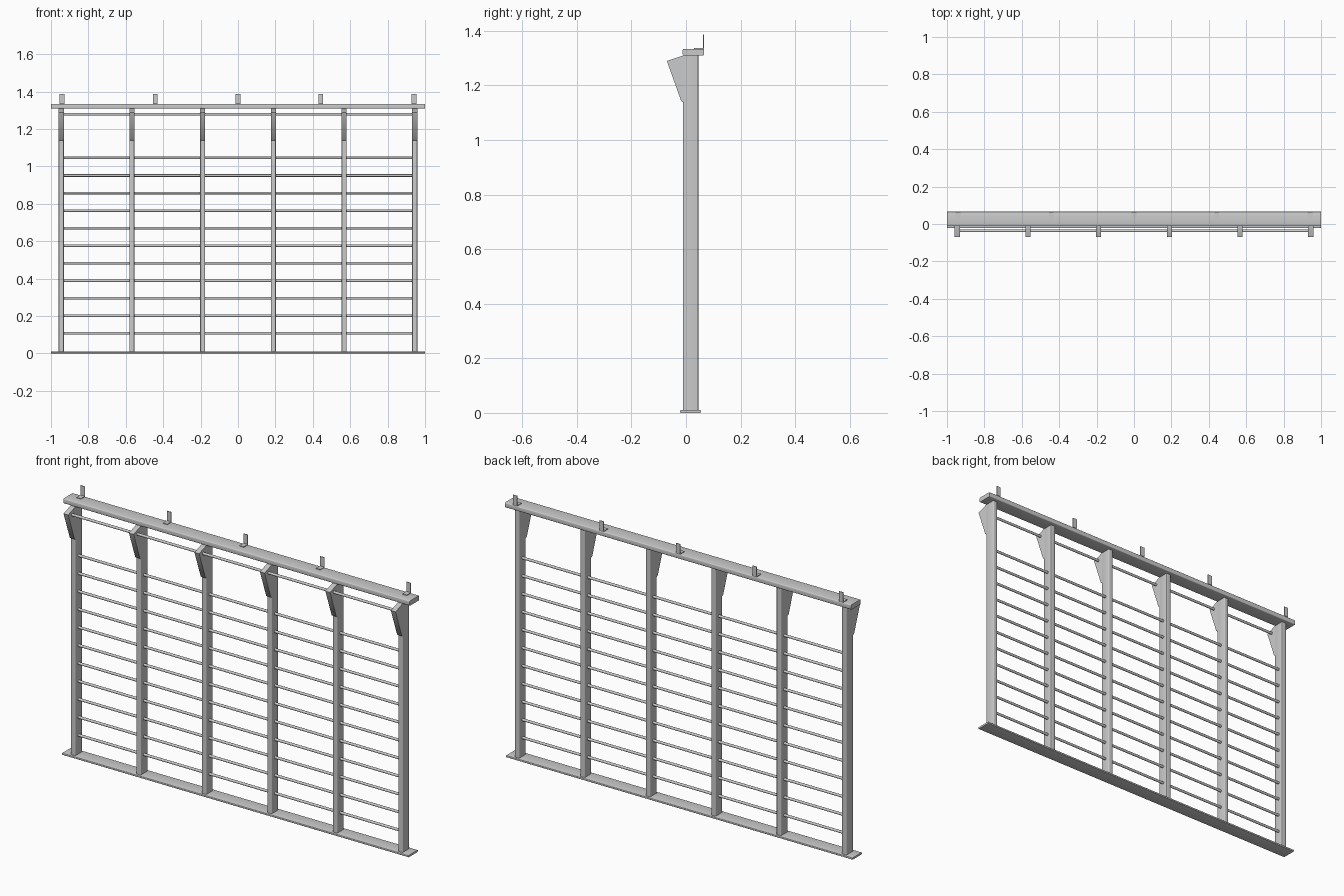
import bpy, bmesh, math
from mathutils import Vector, Matrix

if "Cube" in bpy.data.objects:
    bpy.data.objects.remove(bpy.data.objects["Cube"])


def finish(bm, name):
    bmesh.ops.recalc_face_normals(bm, faces=bm.faces)
    me = bpy.data.meshes.new(name)
    bm.to_mesh(me)
    bm.free()
    ob = bpy.data.objects.new(name, me)
    bpy.context.collection.objects.link(ob)
    bpy.context.view_layer.objects.active = ob
    for o in bpy.context.selected_objects:
        o.select_set(False)
    ob.select_set(True)
    bpy.ops.object.shade_smooth_by_angle(angle=math.radians(40))
    return ob


def box(name, lo, hi, axis=None, radius=0.0):
    """Box between two corners; edges along `axis` are rounded."""
    lo, hi = Vector(lo), Vector(hi)
    bm = bmesh.new()
    bmesh.ops.create_cube(bm, size=1)
    for v in bm.verts:
        v.co = Vector((lo[i] + (v.co[i] + 0.5) * (hi[i] - lo[i]) for i in range(3)))
    if axis is not None:
        edges = [e for e in bm.edges
                 if abs((e.verts[0].co - e.verts[1].co).normalized()[axis]) > 0.9]
        bmesh.ops.bevel(bm, geom=edges, offset=radius, segments=3,
                        profile=0.5, affect='EDGES')
    return finish(bm, name)


def extrude_x(name, profile, x, width):
    """(y, z) profile extruded along x, centred on x."""
    bm = bmesh.new()
    face = bm.faces.new([bm.verts.new((x - width / 2, y, z)) for y, z in profile])
    ext = bmesh.ops.extrude_face_region(bm, geom=[face])
    for v in ext['geom']:
        if isinstance(v, bmesh.types.BMVert):
            v.co.x += width
    return finish(bm, name)


def rung(name, y, z, radius, half):
    bm = bmesh.new()
    bmesh.ops.create_cone(bm, cap_ends=True, segments=16, radius1=radius, radius2=radius,
                          depth=2 * half,
                          matrix=Matrix.Translation((0, y, z)) @ Matrix.Rotation(math.pi / 2, 4, 'Y'))
    return finish(bm, name)


# long plates at the floor and on top
box("base_plate", (-1, -0.022, 0), (1, 0.055, 0.01), 0, 0.003)
box("top_beam", (-1, -0.012, 1.309), (1, 0.066, 1.334), 0, 0.004)

# posts with a forward wedge at the head
W = 0.027
wedge = [(-0.07, 1.289), (-0.009, 1.31), (0.0, 1.31), (0.0, 1.138),
         (-0.01, 1.138), (-0.018, 1.143)]
for i in range(6):
    x = -0.945 + i * 0.378
    box(f"post_{i + 1}", (x - W / 2, -0.011, 0.01), (x + W / 2, 0.045, 1.31), 2, 0.004)
    extrude_x(f"post_wedge_{i + 1}", wedge, x, W)

# climbing rungs through the posts, and the forward rung through the wedges
for i in range(11):
    rung(f"rung_{i + 1}", 0.017, 0.107 + i * 0.0938, 0.0068, 0.945)
rung("forward_rung", -0.037, 1.278, 0.0068, 0.945)

# L-shaped wall brackets on the beam
angle = [(0.03, 1.334), (0.066, 1.334), (0.066, 1.387), (0.0625, 1.387),
         (0.0625, 1.3375), (0.03, 1.3375)]
for i, x in enumerate((-0.941, -0.442, 0, 0.442, 0.941)):
    extrude_x(f"wall_bracket_{i + 1}", angle, x, 0.025)
